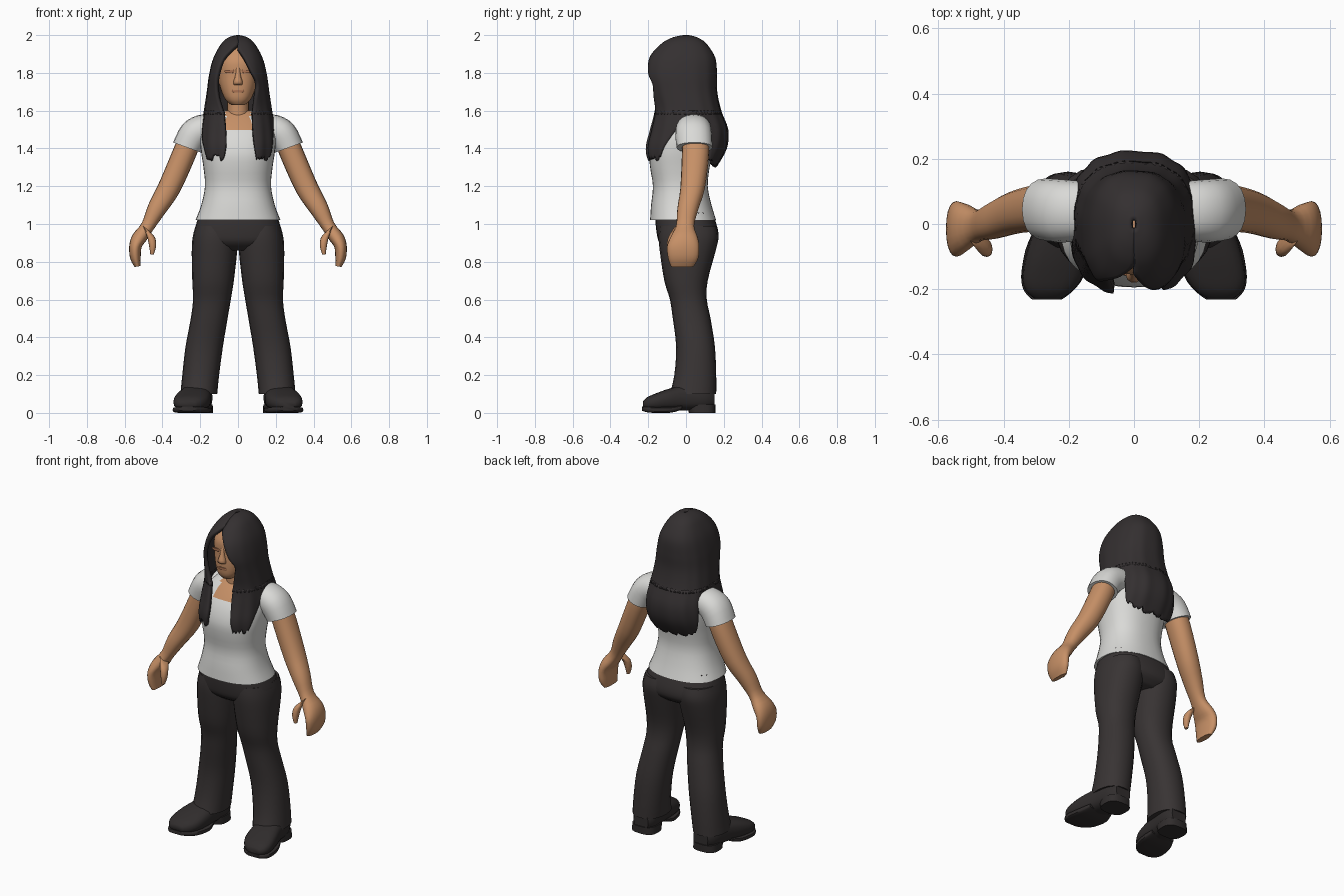
import bpy, bmesh, math, random
from mathutils import Vector

random.seed(4)
if "Cube" in bpy.data.objects:
    bpy.data.objects.remove(bpy.data.objects["Cube"], do_unlink=True)


def material(name, r, g, b):
    m = bpy.data.materials.new(name)
    m.use_nodes = True
    m.diffuse_color = (r, g, b, 1)
    bsdf = m.node_tree.nodes["Principled BSDF"]
    bsdf.inputs["Base Color"].default_value = (r, g, b, 1)
    bsdf.inputs["Roughness"].default_value = 0.9
    return m


HAIR = material("dark hair", .034, .029, .030)
TROUSER = material("charcoal cloth", .040, .034, .034)
LEATHER = material("shoe leather", .030, .026, .026)
SHIRT = material("pale shirt", .70, .70, .68)
SKIN = material("skin", .57, .28, .135)
SHADE = material("darker skin", .40, .17, .085)


def refine(rows, k=3):
    """Catmull-Rom interpolation through rows of numbers."""
    p = [rows[0]] + list(rows) + [rows[-1]]
    out = []
    for i in range(1, len(p) - 2):
        for s in range(k):
            t = s / k
            out.append(tuple(
                b + .5 * t * (c - a + t * (2*a - 5*b + 4*c - d + t * (3*(b - c) + d - a)))
                for a, b, c, d in zip(p[i-1], p[i], p[i+1], p[i+2])))
    return out + [tuple(rows[-1])]


def spow(v, e):
    return math.copysign(abs(v) ** e, v)


def finish(name, bm, mats, angle=50):
    me = bpy.data.meshes.new(name)
    bm.to_mesh(me)
    bm.free()
    ob = bpy.data.objects.new(name, me)
    bpy.context.collection.objects.link(ob)
    for m in mats:
        me.materials.append(m)
    bpy.ops.object.select_all(action='DESELECT')
    ob.select_set(True)
    bpy.context.view_layer.objects.active = ob
    bpy.ops.object.shade_smooth_by_angle(angle=math.radians(angle))
    return ob


def loft(name, mats, rings, side=1, v=(0, 1, 0), e=.9, n=20, rule=None):
    """Skin rings of (x, y, z, half width, half depth, tilt in degrees)."""
    bm = bmesh.new()
    loops = []
    for x, y, z, ru, rv, tilt in refine(rings):
        t = math.radians(tilt)
        u = Vector((math.cos(t), 0, math.sin(t)))
        loop = []
        for j in range(n):
            a = math.tau * j / n
            p = Vector((x, y, z)) + u * ru * spow(math.cos(a), e) + Vector(v) * rv * spow(math.sin(a), e)
            p.x *= side
            loop.append(bm.verts.new(p))
        loops.append(loop)
    for a, b in zip(loops, loops[1:]):
        for j in range(n):
            bm.faces.new((a[j], a[(j+1) % n], b[(j+1) % n], b[j]))
    bm.faces.new(loops[0])
    bm.faces.new(loops[-1])
    bmesh.ops.recalc_face_normals(bm, faces=bm.faces)
    if rule:
        for f in bm.faces:
            f.material_index = rule(f.calc_center_median())
    return finish(name, bm, mats)


def upright(rows, cx=0):
    """Turn (z, half width, front y, back y) rows into rings."""
    return [(cx, (f + b) / 2, z, w, (b - f) / 2, 0) for z, w, f, b in rows]


# Shirt body, with a scooped neckline coloured as skin
loft("shirt_body", [SHIRT, SKIN], upright([
    (1.02, .225, -.19, .16), (1.1, .195, -.185, .135), (1.2, .175, -.175, .115),
    (1.3, .183, -.19, .125), (1.38, .195, -.192, .14), (1.47, .2, -.16, .15),
    (1.55, .17, -.1, .14), (1.6, .09, -.05, .1)]), n=36, e=.85,
    rule=lambda c: int(c.z > 1.485 and c.y < .02 and abs(c.x) < .075))

# Head, nose, neck
loft("neck", [SKIN], upright([(1.47, .075, -.09, .08), (1.55, .06, -.075, .07), (1.68, .058, -.075, .07)]))
loft("head", [SKIN], upright([
    (1.63, .035, -.13, -.03), (1.66, .068, -.15, .02), (1.72, .094, -.155, .08),
    (1.79, .108, -.153, .12), (1.87, .105, -.15, .12), (1.95, .07, -.09, .08)]), e=.85, n=28)
loft("nose", [SKIN], upright([(1.735, .022, -.165, -.13), (1.75, .025, -.18, -.13),
                              (1.79, .014, -.168, -.13), (1.83, .012, -.155, -.13)]), n=10)

# Thin painted mouth and eye plates
loft("mouth", [SHADE], upright([(1.695, .02, -.16, -.152), (1.703, .035, -.16, -.152), (1.71, .025, -.16, -.152)]), n=12)
for s, word in ((1, "left"), (-1, "right")):
    loft(word + "_eye", [SHADE], [(.045, -.151, 1.8, .018, .004, 0), (.045, -.151, 1.808, .028, .004, 0),
                                  (.045, -.151, 1.816, .022, .004, 0)], s, n=12)

# Hips
loft("trouser_hips", [TROUSER], upright([
    (1.06, .205, -.16, .14), (1.02, .215, -.162, .155), (.95, .235, -.155, .172),
    (.9, .225, -.14, .165), (.86, .15, -.09, .12)]), n=28, e=.8)

for s, word in ((1, "left"), (-1, "right")):
    # Trouser leg from (z, inner x, outer x, front y, back y)
    leg = [(.99, .01, .225, -.14, .16), (.93, .002, .24, -.145, .172), (.85, .005, .245, -.138, .155),
           (.7, .022, .242, -.115, .115), (.6, .038, .238, -.085, .11), (.5, .055, .25, -.07, .13),
           (.35, .08, .278, -.052, .153), (.2, .1, .295, -.062, .16), (.1, .11, .305, -.085, .16)]
    loft(word + "_trouser_leg", [TROUSER],
         [((i + o) / 2, (f + b) / 2, z, (o - i) / 2, (b - f) / 2, 0) for z, i, o, f, b in leg], s)

    # Sleeve, arm with mitten hand, thumb
    loft(word + "_sleeve", [SHIRT], [
        (.1, .04, 1.51, .07, .085, 80), (.17, .04, 1.505, .082, .092, 60),
        (.23, .04, 1.475, .082, .097, 40), (.27, .045, 1.405, .078, .095, 20)], s)
    loft(word + "_arm", [SKIN], [
        (.25, .05, 1.46, .062, .07, 25), (.29, .05, 1.36, .063, .072, 28),
        (.365, .035, 1.19, .06, .065, 25), (.43, .01, 1.08, .05, .056, 28),
        (.477, -.005, .99, .036, .048, 25), (.52, -.01, .93, .04, .072, 20),
        (.543, -.015, .88, .033, .085, 5), (.543, -.015, .82, .028, .08, -5),
        (.532, -.02, .775, .016, .06, -10)], s)
    loft(word + "_thumb", [SKIN], [
        (.485, -.035, .975, .025, .03, 40), (.46, -.068, .93, .022, .026, 10),
        (.452, -.08, .88, .018, .021, 0), (.455, -.083, .838, .009, .011, 0)], s, n=12)

    # Shoe upper, sole and heel, lofted from back to front
    up = (0, 0, 1)
    loft(word + "_shoe", [LEATHER], [
        (.205, .15, .075, .05, .045, 0), (.21, .1, .08, .075, .065, 0), (.222, 0, .08, .082, .068, 0),
        (.237, -.09, .07, .093, .058, 0), (.25, -.16, .058, .092, .045, 0),
        (.26, -.205, .05, .072, .033, 0), (.265, -.228, .045, .04, .015, 0)], s, up, e=.75)
    loft(word + "_sole", [LEATHER], [
        (.228, -.02, .03, .08, .012, 0), (.235, -.08, .017, .098, .016, 0),
        (.25, -.16, .016, .096, .016, 0), (.262, -.205, .018, .075, .015, 0),
        (.267, -.232, .022, .045, .011, 0)], s, up, e=.45)
    loft(word + "_heel", [LEATHER], upright([(0, .078, .015, .155), (.045, .076, .005, .157)], .21), s, e=.7)

# Hair envelope: (z, half width, front y, back y)
ENVELOPE = refine([
    (2.0, .008, -.015, .015), (1.988, .05, -.07, .06), (1.955, .088, -.13, .108),
    (1.88, .13, -.196, .155), (1.79, .153, -.215, .164), (1.7, .165, -.195, .165),
    (1.6, .18, -.175, .186), (1.5, .195, -.195, .222), (1.4, .2, -.218, .215), (1.3, .19, -.2, .16)], 6)
BOX = .8


def envelope(z):
    for a, b in zip(ENVELOPE, ENVELOPE[1:]):
        if z >= b[0]:
            t = (a[0] - z) / (a[0] - b[0])
            return [p + (q - p) * t for p, q in zip(a, b)]
    return ENVELOPE[-1]


def front_angle(z, x):
    """Angle round the envelope at which its front reaches x."""
    return math.degrees(math.asin(min(1, abs(x) / envelope(z)[1]) ** (1 / BOX)))


def hair_sheet(name, rows, cols, ragged=0.0, rounding=0.0):
    """Sheet on the envelope from (z, start angle, end angle) rows."""
    bm = bmesh.new()
    grid = []
    rows = refine(rows, 4)
    jag = [random.uniform(-1, 1) * ragged for _ in range(cols + 1)]
    for i, (z0, a0, a1) in enumerate(rows):
        fall = (i / (len(rows) - 1)) ** 4
        line = []
        for j in range(cols + 1):
            u = j / cols
            a = math.radians(a0 + (a1 - a0) * u)
            z = z0 + fall * (jag[j] + rounding * (2 * u - 1) ** 2)
            _, w, f, b = envelope(z)
            lock = 1 + .012 * math.sin(a * 14) * min(1, 2 * (2 - z))
            line.append(bm.verts.new((w * lock * spow(math.sin(a), BOX),
                                      (f + b) / 2 - lock * (b - f) / 2 * spow(math.cos(a), BOX), z)))
        grid.append(line)
    for p, q in zip(grid, grid[1:]):
        for j in range(cols):
            bm.faces.new((p[j], q[j], q[j+1], p[j+1]))
    ob = finish(name, bm, [HAIR], 60)
    mod = ob.modifiers.new("thickness", 'SOLIDIFY')
    mod.thickness = .022
    mod.offset = -1
    return ob


# Hair cap with a side parting; rows are (z, right edge x, left edge x)
opening = [(2.0, 0, 0), (1.985, 0, 0), (1.955, 0, 0), (1.93, -.03, 0), (1.88, -.08, .035),
           (1.8, -.11, .075), (1.74, -.117, .105), (1.66, -.105, .09), (1.58, -.075, .075)]
hair_sheet("hair_cap", [(z, front_angle(z, l), 360 - front_angle(z, r)) for z, r, l in opening], 56)

# Front locks falling over each shoulder
outer = [(1.6, 100), (1.52, 80), (1.43, 66), (1.35, 55)]
for s, word, edge in ((1, "left", (.078, .08, .088, .1)), (-1, "right", (.08, .068, .062, .07))):
    rows = []
    for (z, a), x in zip(outer, edge):
        inner = front_angle(z, x)
        rows.append((z, inner, a) if s > 0 else (z, 360 - a, 360 - inner))
    hair_sheet(word + "_front_lock", rows, 12, .018)

# Long hair down the back
hair_sheet("back_hair", [(1.6, 98, 262), (1.5, 116, 244), (1.4, 122, 238), (1.31, 128, 232)], 30, .014, .03)
